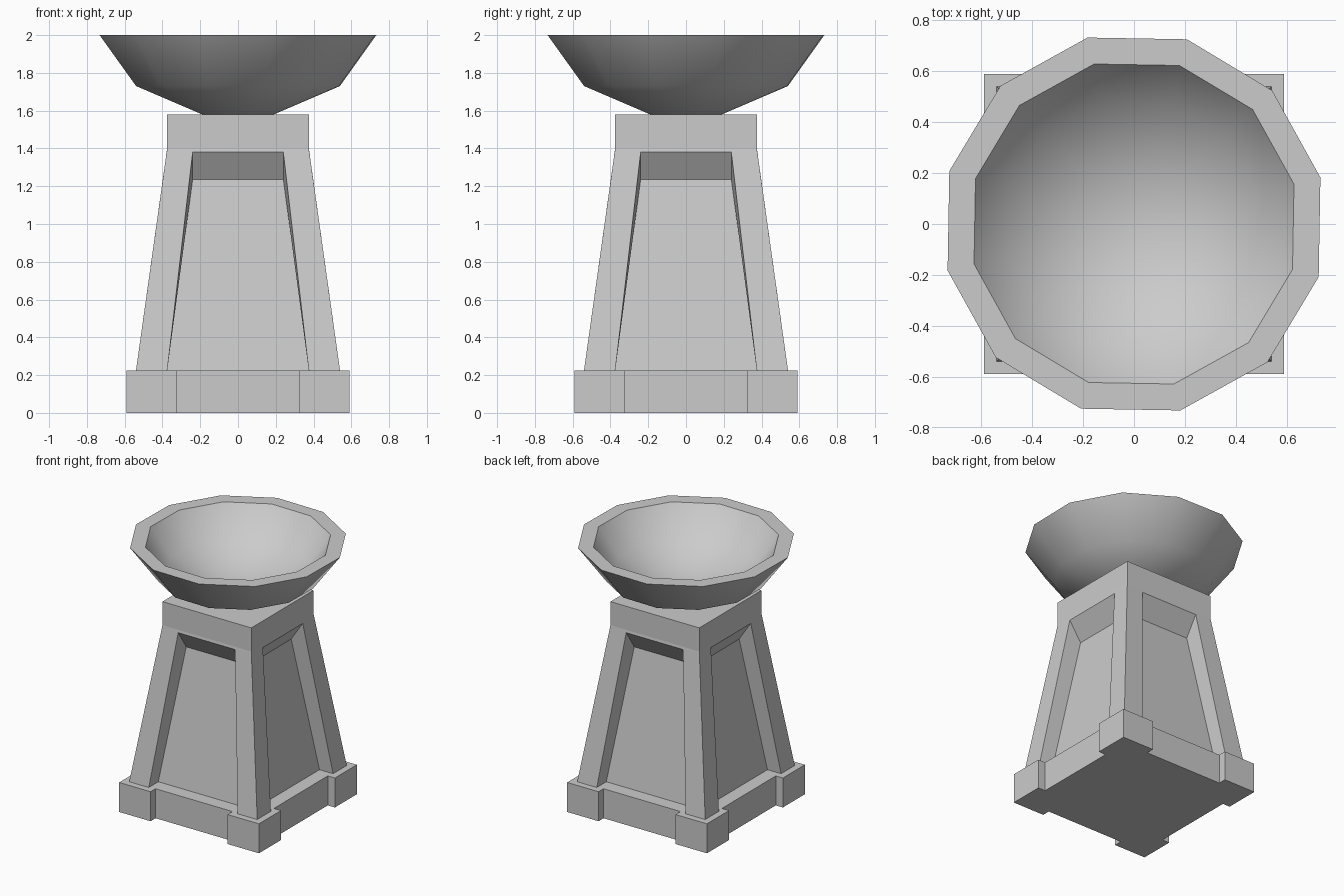
import bpy, bmesh, math
from mathutils import Matrix, Vector

if "Cube" in bpy.data.objects:
    bpy.data.objects.remove(bpy.data.objects["Cube"])


def finish(name, bm):
    bmesh.ops.remove_doubles(bm, verts=bm.verts, dist=1e-4)
    bmesh.ops.recalc_face_normals(bm, faces=bm.faces)
    mesh = bpy.data.meshes.new(name)
    bm.to_mesh(mesh)
    bm.free()
    obj = bpy.data.objects.new(name, mesh)
    bpy.context.collection.objects.link(obj)
    return obj


def quarter(k):
    return Matrix.Rotation(k * math.pi / 2, 3, 'Z')


BASE_H = 0.225

# Plinth: square slab with projecting corner blocks
bm = bmesh.new()
corner = [(.325, -.53), (.325, -.59), (.59, -.59), (.59, -.325), (.53, -.325)]
outline = [quarter(k) @ Vector((x, y, 0)) for k in range(4) for x, y in corner]
face = bm.faces.new([bm.verts.new(p) for p in outline])
ext = bmesh.ops.extrude_face_region(bm, geom=[face], use_keep_orig=True)
top = [v for v in ext['geom'] if isinstance(v, bmesh.types.BMVert)]
bmesh.ops.translate(bm, verts=top, vec=(0, 0, BASE_H))
finish("plinth", bm)

# Pedestal: four identical tapered sides, each with a sunken panel
pts = {
    'foot': (.54, -.54, BASE_H), 'shoulder': (.375, -.375, 1.4),
    'top': (.375, -.375, 1.58),
    'open_low': (.375, -.54, BASE_H), 'open_high': (.24, -.378, 1.38),
    'panel_low': (.375, -.425, BASE_H), 'panel_high': (.24, -.281, 1.235),
}
bm = bmesh.new()
for k in range(4):
    rot = quarter(k)
    vr = {n: bm.verts.new(rot @ Vector(p)) for n, p in pts.items()}
    vl = {n: bm.verts.new(rot @ Vector((-p[0], p[1], p[2]))) for n, p in pts.items()}
    for v in (vr, vl):
        bm.faces.new([v[n] for n in ('foot', 'shoulder', 'open_high', 'open_low')])
        bm.faces.new([v[n] for n in ('open_low', 'open_high', 'panel_high', 'panel_low')])
    for a, b in (('shoulder', 'top'), ('open_high', 'panel_high'), ('panel_high', 'panel_low')):
        bm.faces.new([vl[a], vr[a], vr[b], vl[b]])
    bm.faces.new([vl['shoulder'], vl['open_high'], vr['open_high'], vr['shoulder']])
bmesh.ops.remove_doubles(bm, verts=bm.verts, dist=1e-4)
bmesh.ops.holes_fill(bm, edges=[e for e in bm.edges if e.is_boundary], sides=0)
finish("pedestal", bm)

# Bowl: twelve-sided thick shell, smooth inside and out
profile = [(.19, 1.578), (.556, 1.73), (.755, 2.0), (.648, 2.0), (.5, 1.80), (.172, 1.662)]
SIDES = 12
bm = bmesh.new()
rings = []
for r, z in profile:
    angles = [math.radians(14) + 2 * math.pi * i / SIDES for i in range(SIDES)]
    rings.append([bm.verts.new((r * math.cos(a), r * math.sin(a), z)) for a in angles])
for lo, hi in zip(rings, rings[1:]):
    for i in range(SIDES):
        j = (i + 1) % SIDES
        bm.faces.new((lo[i], lo[j], hi[j], hi[i]))
bm.faces.new(rings[0])
bm.faces.new(rings[-1])
bowl = finish("bowl", bm)
bpy.context.view_layer.objects.active = bowl
bowl.select_set(True)
bpy.ops.object.shade_smooth_by_angle(angle=math.radians(45))
